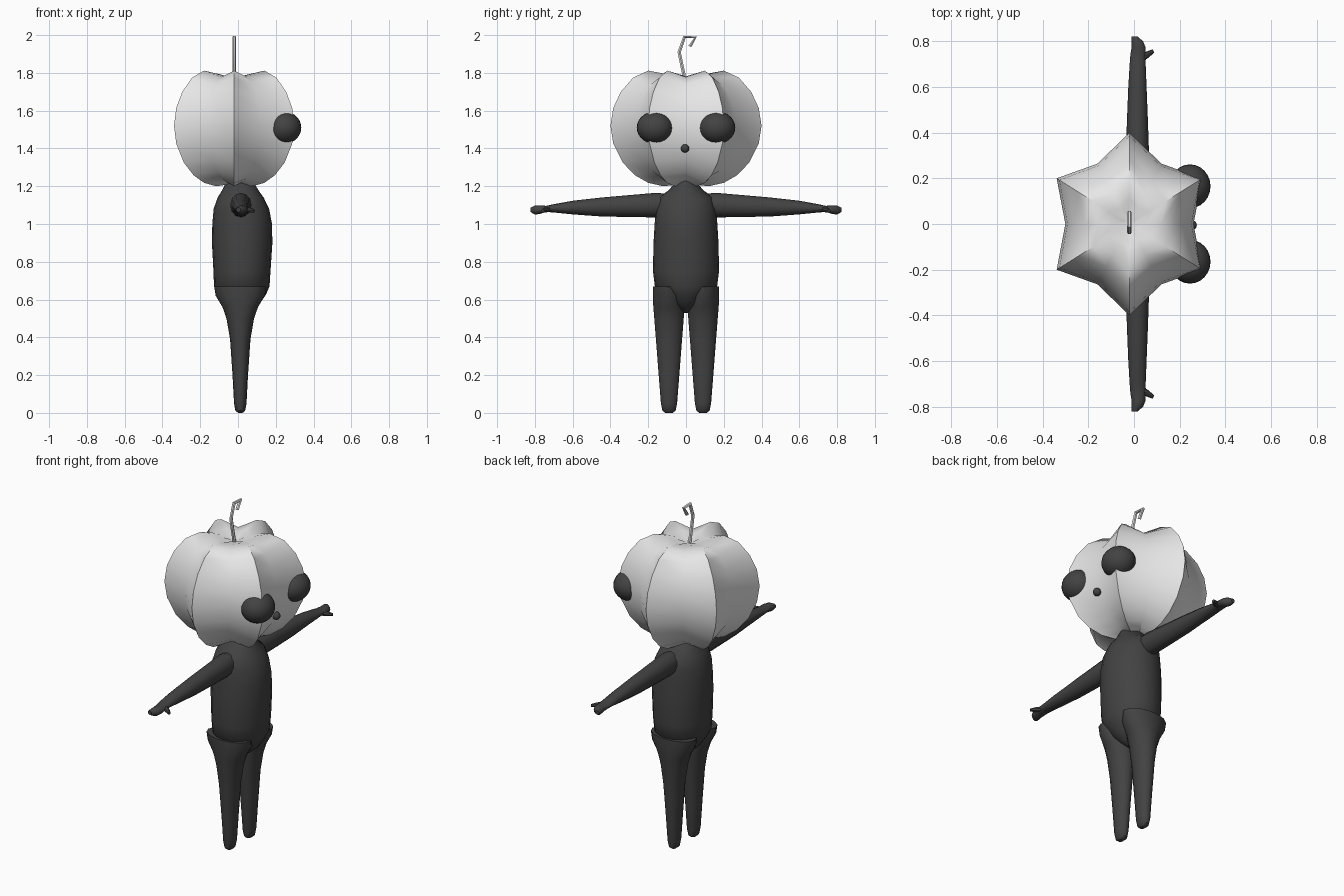
import bpy, bmesh, math
from mathutils import Vector

if "Cube" in bpy.data.objects:
    bpy.data.objects.remove(bpy.data.objects["Cube"])


def mat(name, v):
    m = bpy.data.materials.new(name)
    m.diffuse_color = (v, v, v, 1)
    m.use_nodes = True
    m.node_tree.nodes["Principled BSDF"].inputs["Base Color"].default_value = m.diffuse_color
    return m


PALE = mat("pale_grey", 0.8)
DARK = mat("charcoal", 0.055)


def finish(name, bm, material, angle=40):
    bmesh.ops.recalc_face_normals(bm, faces=bm.faces)
    me = bpy.data.meshes.new(name)
    bm.to_mesh(me)
    bm.free()
    ob = bpy.data.objects.new(name, me)
    bpy.context.collection.objects.link(ob)
    me.materials.append(material)
    bpy.ops.object.select_all(action='DESELECT')
    ob.select_set(True)
    bpy.context.view_layer.objects.active = ob
    bpy.ops.object.shade_smooth_by_angle(angle=math.radians(angle))
    return ob


def skin(bm, rings):
    """Bridge equal-sized rings of points and cap both ends."""
    loops = [[bm.verts.new(p) for p in r] for r in rings]
    n = len(loops[0])
    for a, b in zip(loops, loops[1:]):
        for i in range(n):
            j = (i + 1) % n
            bm.faces.new((a[i], a[j], b[j], b[i]))
    bm.faces.new(loops[0])
    bm.faces.new(loops[-1])


def ellipse(c, u, v, n):
    c, u, v = Vector(c), Vector(u), Vector(v)
    return [c + u * math.cos(t) + v * math.sin(t)
            for t in (2 * math.pi * i / n for i in range(n))]


# Pumpkin head: six lobes, ridge and valley profiles alternate (r, z)
ridge = [(.03, 1.775), (.11, 1.795), (.2, 1.812), (.28, 1.775), (.345, 1.7), (.385, 1.615),
         (.4, 1.52), (.385, 1.425), (.335, 1.325), (.27, 1.258), (.2, 1.218), (.12, 1.2), (.03, 1.21)]
valley = [(.02, 1.765), (.08, 1.782), (.15, 1.778), (.215, 1.74), (.265, 1.675), (.295, 1.6),
          (.305, 1.52), (.295, 1.43), (.26, 1.345), (.205, 1.28), (.145, 1.24), (.08, 1.22), (.02, 1.215)]
bm = bmesh.new()
rings = []
for pr, pv in zip(ridge, valley):
    ring = []
    for i in range(12):
        r, z = pr if i % 2 else pv
        t = math.radians(30 * i)
        ring.append((r * math.cos(t) * .92 - .02, r * math.sin(t), z))
    rings.append(ring)
skin(bm, rings)
finish("pumpkin_head", bm, PALE)

# Hooked stem
path = [Vector((-.02, y, z)) for y, z in
        [(-.002, 1.75), (-.022, 1.84), (-.036, 1.91), (-.008, 1.99), (.05, 1.988), (.02, 1.94)]]
bm = bmesh.new()
rings = []
for i, p in enumerate(path):
    d = (path[min(i + 1, 5)] - path[max(i - 1, 0)]).normalized()
    side = Vector((1, 0, 0))
    rings.append(ellipse(p, side * .01, d.cross(side) * .01, 6))
skin(bm, rings)
finish("stem", bm, PALE)


# Eyes and nose on the +x face
def ball(name, c, s):
    bm = bmesh.new()
    bmesh.ops.create_uvsphere(bm, u_segments=24, v_segments=14, radius=1)
    for v in bm.verts:
        v.co = Vector(c) + Vector(v.co[k] * s[k] for k in range(3))
    return finish(name, bm, DARK)


for side, s in (("left", 1), ("right", -1)):
    ball(side + "_eye", (.245, .165 * s, 1.51), (.09, .096, .085))
ball("nose", (.253, -.005, 1.4), (.022, .022, .022))

# Torso: rings (z, centre x, radius x, radius y)
torso = [(.53, .02, .02, .015), (.55, .02, .06, .045), (.585, .02, .1, .085), (.63, .02, .13, .125),
         (.67, .02, .147, .165), (.75, .021, .151, .175), (.9, .022, .16, .172), (1.0, .022, .158, .166),
         (1.08, .018, .147, .16), (1.14, .014, .122, .145), (1.18, .012, .095, .09), (1.23, .01, .07, .05)]
bm = bmesh.new()
skin(bm, [ellipse((x, 0, z), (rx, 0, 0), (0, ry, 0), 20) for z, x, rx, ry in torso])
finish("torso", bm, DARK)

# Legs: (z, radius x, radius y, centre y); arms: (y, centre x, centre z, radius x, radius z)
leg = [(0, .012, .02, .09), (.012, .026, .036, .09), (.05, .033, .044, .09), (.2, .041, .056, .09),
       (.39, .054, .071, .09), (.5, .073, .08, .09), (.56, .094, .084, .091), (.62, .13, .085, .093),
       (.67, .138, .08, .097)]
arm = [(.1, .015, 1.1, .055, .06), (.16, .015, 1.1, .056, .065), (.3, .015, 1.095, .051, .058),
       (.45, .015, 1.09, .046, .05), (.6, .015, 1.087, .04, .036), (.7, .016, 1.083, .035, .022),
       (.74, .018, 1.08, .034, .016), (.775, .02, 1.076, .03, .023), (.8, .014, 1.074, .026, .024),
       (.822, .002, 1.075, .012, .012)]
thumb = [(.725, .03, 1.078, .016, .014), (.742, .06, 1.075, .014, .014), (.758, .085, 1.07, .008, .009)]
for side, s in (("left", 1), ("right", -1)):
    bm = bmesh.new()
    skin(bm, [ellipse((.012, y * s, z), (rx, 0, 0), (0, ry, 0), 14) for z, rx, ry, y in leg])
    finish(side + "_leg", bm, DARK)
    bm = bmesh.new()
    skin(bm, [ellipse((x, y * s, z), (rx, 0, 0), (0, 0, rz), 12) for y, x, z, rx, rz in arm])
    finish(side + "_arm", bm, DARK)
    bm = bmesh.new()
    skin(bm, [ellipse((x, y * s, z), (rx * .4, -rx * s * .9, 0), (0, 0, rz), 8)
              for y, x, z, rx, rz in thumb])
    finish(side + "_thumb", bm, DARK)
